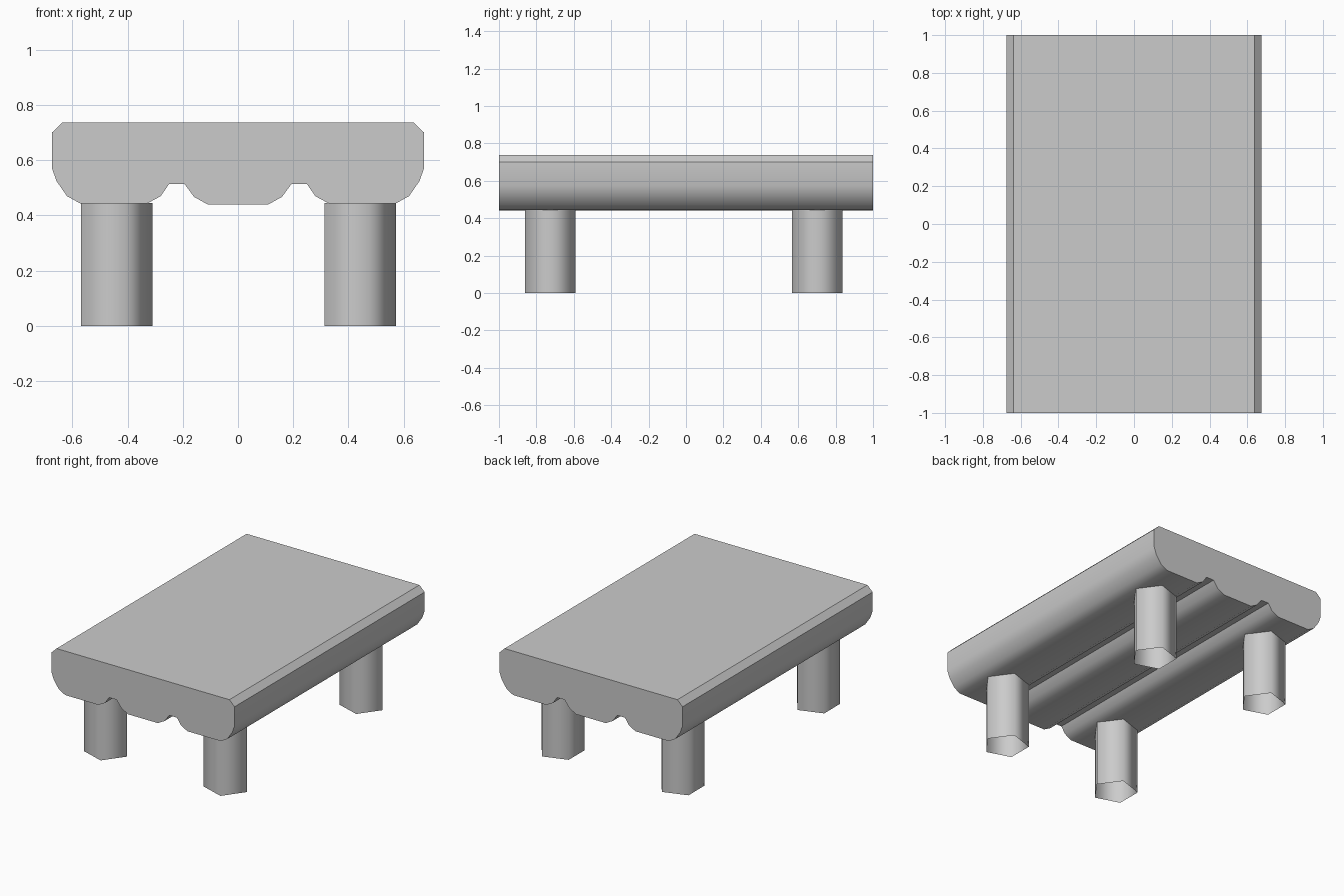
import bpy, bmesh
from math import radians

if "Cube" in bpy.data.objects:
    bpy.data.objects.remove(bpy.data.objects["Cube"])


def finish(obj, angle):
    bpy.ops.object.select_all(action='DESELECT')
    obj.select_set(True)
    bpy.context.view_layer.objects.active = obj
    bpy.ops.object.shade_smooth_by_angle(angle=radians(angle))


# Table top: half cross-section (x, z), mirrored and extruded along y
half = [(0.637, 0.737), (0.675, 0.70), (0.675, 0.573), (0.658, 0.525),
        (0.62, 0.47), (0.573, 0.444), (0.328, 0.444), (0.28, 0.47),
        (0.25, 0.514), (0.194, 0.514), (0.159, 0.467), (0.11, 0.44)]
outline = half + [(-x, z) for x, z in reversed(half)]

bm = bmesh.new()
face = bm.faces.new([bm.verts.new((x, -1, z)) for x, z in outline])
ext = bmesh.ops.extrude_face_region(bm, geom=[face], use_keep_orig=True)
bmesh.ops.translate(bm, vec=(0, 2, 0),
                    verts=[v for v in ext["geom"] if isinstance(v, bmesh.types.BMVert)])
bmesh.ops.recalc_face_normals(bm, faces=bm.faces)
mesh = bpy.data.meshes.new("table_top")
bm.to_mesh(mesh)
bm.free()
top = bpy.data.objects.new("table_top", mesh)
bpy.context.collection.objects.link(top)
finish(top, 40)

# Legs: open five-sided tubes, one corner pointing to +x
LEG_HEIGHT = 0.445
for side, x in (("left", -0.453), ("right", 0.43)):
    for end, y in (("front", -0.726), ("back", 0.702)):
        bpy.ops.mesh.primitive_cylinder_add(
            vertices=5, radius=0.143, depth=LEG_HEIGHT, end_fill_type='NOTHING',
            location=(x, y, LEG_HEIGHT / 2), rotation=(0, 0, radians(-90)))
        leg = bpy.context.object
        leg.name = f"{end}_{side}_leg"
        finish(leg, 80)
